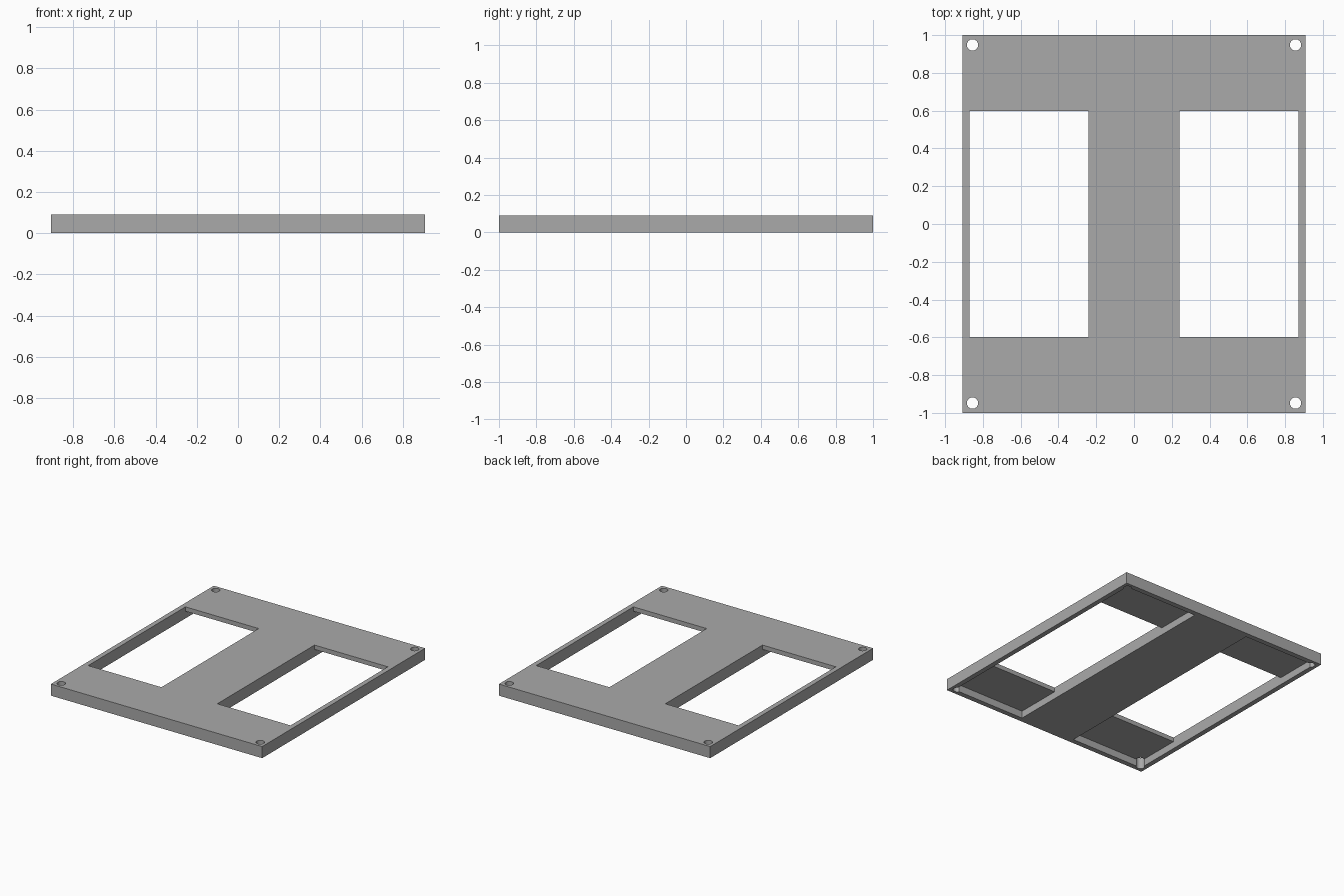
import bpy

cube = bpy.data.objects.get("Cube")
if cube:
    bpy.data.objects.remove(cube, do_unlink=True)

HALF_X, HALF_Y, HEIGHT = 0.908, 1.0, 0.09
SKIN = 0.034            # thickness of the top sheet over the pockets
INNER, OUTER = 0.24, 0.87


def box(name, x0, x1, y0, y1, z0, z1):
    bpy.ops.mesh.primitive_cube_add(
        size=1, location=((x0 + x1) / 2, (y0 + y1) / 2, (z0 + z1) / 2))
    ob = bpy.context.object
    ob.name = name
    ob.scale = (x1 - x0, y1 - y0, z1 - z0)
    bpy.ops.object.transform_apply(location=True, rotation=False, scale=True)
    return ob


def cut(target, cutter):
    mod = target.modifiers.new("cut", "BOOLEAN")
    mod.operation = "DIFFERENCE"
    mod.solver = "EXACT"
    mod.object = cutter
    bpy.context.view_layer.objects.active = target
    bpy.ops.object.modifier_apply(modifier=mod.name)
    bpy.data.objects.remove(cutter, do_unlink=True)


# Solid slab
plate = box("cover_plate", -HALF_X, HALF_X, -HALF_Y, HALF_Y, 0, HEIGHT)

for side in (-1, 1):
    x0, x1 = sorted((side * INNER, side * OUTER))
    # Underside pocket, then the window through the top sheet
    cut(plate, box("pocket_cutter", x0, x1, -0.96, 0.96, -0.1, HEIGHT - SKIN))
    cut(plate, box("window_cutter", x0, x1, -0.597, 0.597, -0.1, 0.2))

# Screw holes in the corners
for sx in (-1, 1):
    for sy in (-1, 1):
        bpy.ops.mesh.primitive_cylinder_add(
            vertices=32, radius=0.03, depth=0.4,
            location=(sx * 0.855, sy * 0.948, 0))
        cut(plate, bpy.context.object)

# Grey finish
grey = bpy.data.materials.new("plain_grey")
grey.use_nodes = True
colour = (0.4, 0.4, 0.4, 1)
grey.diffuse_color = colour
grey.node_tree.nodes["Principled BSDF"].inputs["Base Color"].default_value = colour
plate.data.materials.clear()
plate.data.materials.append(grey)

bpy.ops.object.select_all(action="DESELECT")
plate.select_set(True)
bpy.context.view_layer.objects.active = plate
bpy.ops.object.shade_smooth_by_angle()
